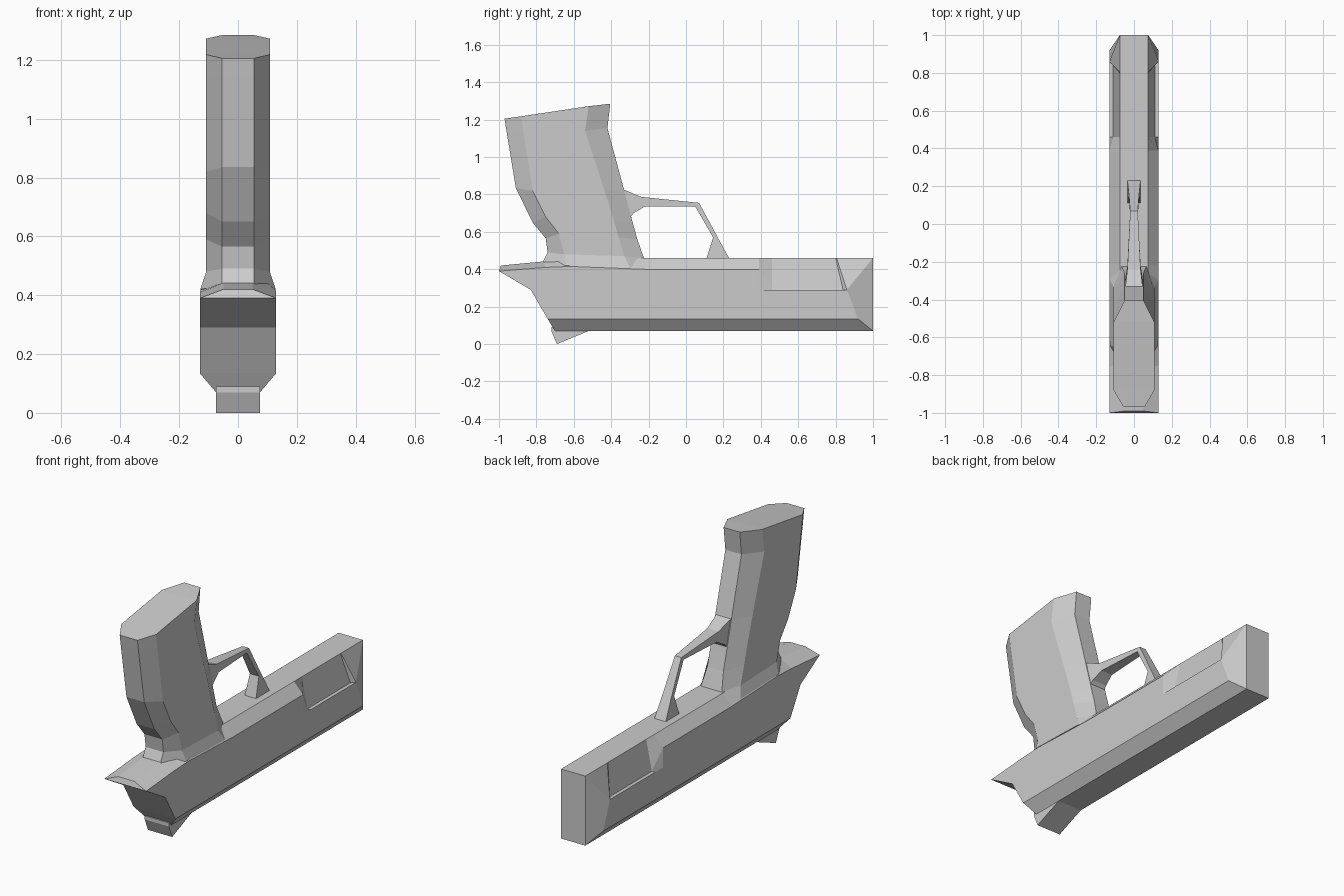
import bpy, bmesh


def loft(name, halves):
    """Skin mirrored half-sections; each half is a list of (x, y, z) with x > 0."""
    bm = bmesh.new()
    rings = []
    for half in halves:
        right = [bm.verts.new(p) for p in half]
        left = [bm.verts.new((-x, y, z)) for x, y, z in half]
        rings.append((right, left))
    n = len(halves[0])
    for (r0, l0), (r1, l1) in zip(rings, rings[1:]):
        loop0, loop1 = r0 + l0[::-1], r1 + l1[::-1]
        for i in range(2 * n):
            j = (i + 1) % (2 * n)
            bm.faces.new((loop0[i], loop0[j], loop1[j], loop1[i]))
    # End caps follow the bend of the section as strips
    for right, left in (rings[0], rings[-1]):
        for i in range(n - 1):
            bm.faces.new((right[i], right[i + 1], left[i + 1], left[i]))
    bmesh.ops.remove_doubles(bm, verts=bm.verts, dist=0.0005)
    bmesh.ops.dissolve_degenerate(bm, edges=bm.edges, dist=0.0005)
    bmesh.ops.recalc_face_normals(bm, faces=bm.faces)
    mesh = bpy.data.meshes.new(name)
    bm.to_mesh(mesh)
    bm.free()
    obj = bpy.data.objects.new(name, mesh)
    bpy.context.collection.objects.link(obj)
    return obj


# Barrel body: chamfered box with a rear tang, side recesses and tapered muzzle
def body_ring(ya, yb, yc, ledge, top):
    return [(0.075, ya, 0.07), (0.13, yb, 0.135), (0.13, yc, 0.29), ledge, top]


loft("body", [
    body_ring(-0.70, -0.74, -0.83, (0.13, -1.0, 0.39), (0.05, -0.99, 0.42)),
    body_ring(-0.68, -0.70, -0.75, (0.13, -0.75, 0.41), (0.05, -0.76, 0.442)),
    body_ring(-0.60, -0.60, -0.62, (0.13, -0.62, 0.415), (0.08, -0.64, 0.46)),
    body_ring(-0.22, -0.22, -0.22, (0.13, -0.22, 0.40), (0.075, -0.22, 0.46)),
    body_ring(0.39, 0.39, 0.39, (0.13, 0.39, 0.40), (0.075, 0.39, 0.46)),
    body_ring(0.46, 0.46, 0.46, (0.11, 0.46, 0.29), (0.075, 0.46, 0.46)),
    body_ring(0.85, 0.85, 0.85, (0.11, 0.84, 0.29), (0.075, 0.80, 0.46)),
    body_ring(0.92, 0.92, 0.86, (0.13, 0.86, 0.29), (0.075, 0.805, 0.46)),
    [(0.075, 1.0, z) for z in (0.07, 0.07, 0.46, 0.46, 0.46)],
])

# Sight wedge under the rear of the body
loft("rear_sight", [
    [(0.075, -0.72, 0.09), (0.075, -0.72, 0.07)],
    [(0.075, -0.69, 0.09), (0.075, -0.69, 0.0)],
    [(0.075, -0.52, 0.09), (0.075, -0.52, 0.07)],
])


# Grip: (back, back side, front side, front) as (y, z), plus side and front half widths
def grip_ring(back, back_side, front_side, front, side=0.108, nose=0.05):
    return [(0.055, *back), (side, *back_side), (side, *front_side), (nose, *front)]


loft("grip", [
    grip_ring((-0.97, 1.205), (-0.88, 1.218), (-0.52, 1.272), (-0.405, 1.285)),
    grip_ring((-0.96, 1.14), (-0.87, 1.14), (-0.54, 1.14), (-0.42, 1.155)),
    grip_ring((-0.91, 0.835), (-0.82, 0.82), (-0.435, 0.82), (-0.33, 0.82)),
    grip_ring((-0.82, 0.65), (-0.75, 0.68), (-0.385, 0.66), (-0.285, 0.65)),
    grip_ring((-0.75, 0.565), (-0.68, 0.59), (-0.36, 0.57), (-0.26, 0.56)),
    grip_ring((-0.74, 0.49), (-0.65, 0.48), (-0.33, 0.47), (-0.225, 0.46), 0.108, 0.065),
    grip_ring((-0.77, 0.43), (-0.64, 0.42), (-0.30, 0.41), (-0.22, 0.43), 0.128, 0.07),
])

# Guard loop: (outer y, z, inner y, z, half width)
guard = [
    (-0.37, 0.84, -0.33, 0.64, 0.05),
    (-0.33, 0.825, -0.28, 0.70, 0.045),
    (-0.24, 0.787, -0.22, 0.735, 0.035),
    (0.07, 0.755, 0.05, 0.735, 0.02),
    (0.17, 0.57, 0.145, 0.57, 0.028),
    (0.23, 0.46, 0.11, 0.46, 0.035),
    (0.23, 0.44, 0.11, 0.44, 0.035),
]
loft("finger_guard", [[(w, oy, oz), (w, iy, iz)] for oy, oz, iy, iz, w in guard])
